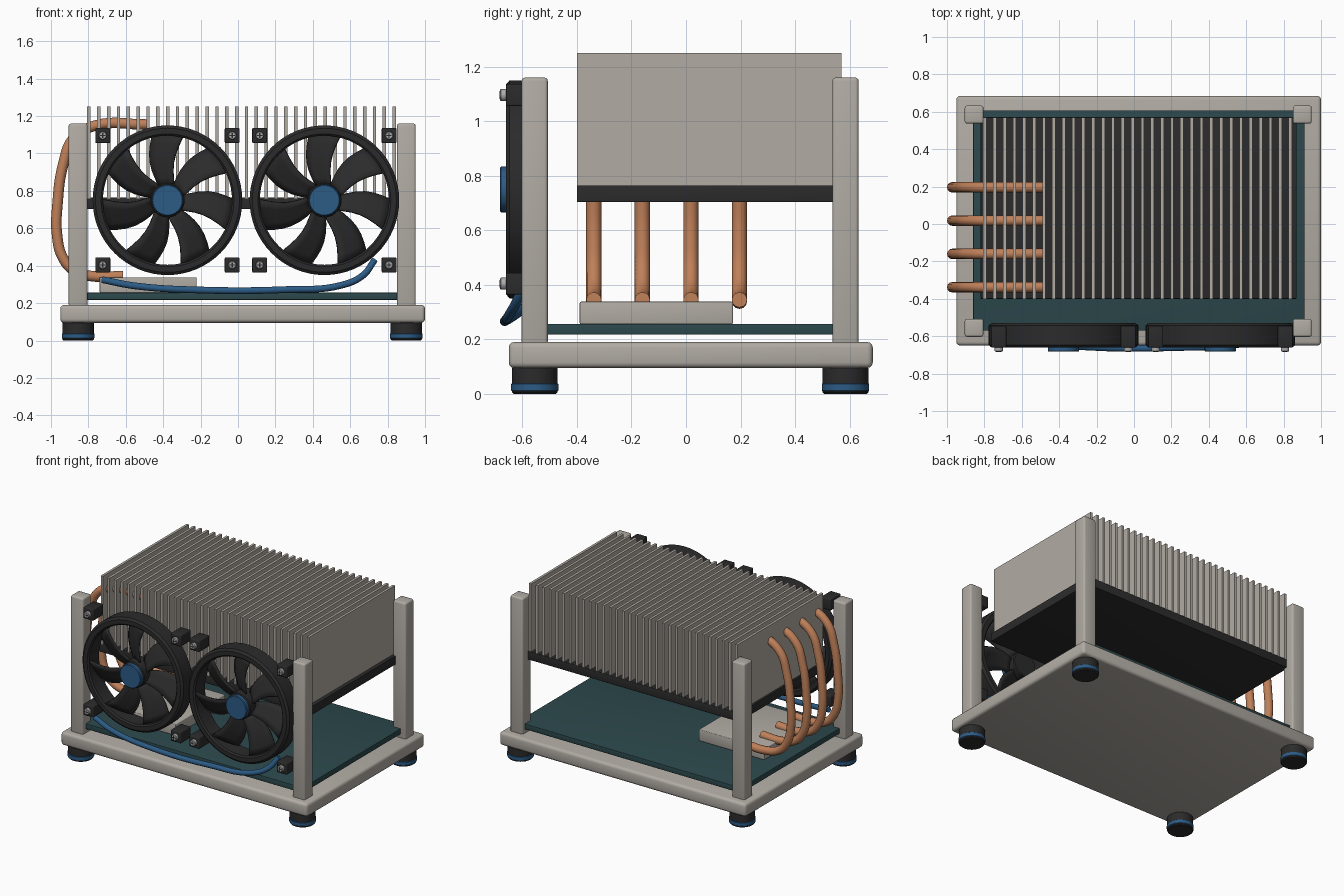
import bpy, bmesh, math
from mathutils import Vector, Matrix

if "Cube" in bpy.data.objects:
    bpy.data.objects.remove(bpy.data.objects["Cube"])


def material(name, r, g, b):
    m = bpy.data.materials.new(name)
    m.use_nodes = True
    m.diffuse_color = (r, g, b, 1)
    m.node_tree.nodes["Principled BSDF"].inputs["Base Color"].default_value = (r, g, b, 1)
    return m


GREY = material("warm grey metal", 0.44, 0.41, 0.37)
DARK = material("black plastic", 0.024, 0.024, 0.025)
TEAL = material("dark teal board", 0.025, 0.065, 0.073)
BLUE = material("blue accent", 0.025, 0.105, 0.235)
COPPER = material("copper", 0.52, 0.215, 0.10)
STEEL = material("screw steel", 0.42, 0.42, 0.42)


def add_object(name, bm, mat, smooth=False):
    bmesh.ops.recalc_face_normals(bm, faces=bm.faces)
    mesh = bpy.data.meshes.new(name)
    bm.to_mesh(mesh)
    bm.free()
    mesh.materials.append(mat)
    ob = bpy.data.objects.new(name, mesh)
    bpy.context.collection.objects.link(ob)
    if smooth:
        bpy.ops.object.select_all(action="DESELECT")
        bpy.context.view_layer.objects.active = ob
        ob.select_set(True)
        bpy.ops.object.shade_smooth_by_angle(angle=math.radians(35))
    return ob


def box(name, lo, hi, mat, bevel=0):
    lo, hi = Vector(lo), Vector(hi)
    bm = bmesh.new()
    bmesh.ops.create_cube(bm, size=1)
    bmesh.ops.scale(bm, vec=hi - lo, verts=bm.verts)
    bmesh.ops.translate(bm, vec=(lo + hi) / 2, verts=bm.verts)
    if bevel:
        bmesh.ops.bevel(bm, geom=bm.edges[:], offset=bevel, segments=3,
                        profile=0.5, affect="EDGES")
    return add_object(name, bm, mat, bevel > 0)


def lathe(name, profile, centre, mat, along_y=False, closed=False, steps=48):
    # Spin (radius, height) points; along_y turns height into the y direction
    bm = bmesh.new()
    verts = [bm.verts.new((r, 0, h)) for r, h in profile]
    pairs = list(zip(verts, verts[1:])) + ([(verts[-1], verts[0])] if closed else [])
    edges = [bm.edges.new(p) for p in pairs]
    bmesh.ops.spin(bm, geom=verts + edges, axis=(0, 0, 1), cent=(0, 0, 0),
                   angle=math.tau, steps=steps)
    bmesh.ops.remove_doubles(bm, verts=bm.verts, dist=1e-4)
    if along_y:
        bmesh.ops.rotate(bm, verts=bm.verts, cent=(0, 0, 0),
                         matrix=Matrix.Rotation(-math.pi / 2, 3, "X"))
    bmesh.ops.translate(bm, vec=centre, verts=bm.verts)
    return add_object(name, bm, mat, True)


def disc_profile(r, h0, h1, b):
    return [(0, h0), (r - b, h0), (r, h0 + b), (r, h1 - b), (r - b, h1), (0, h1)]


def tube(name, points, radius, mat):
    curve = bpy.data.curves.new(name, "CURVE")
    curve.dimensions = "3D"
    curve.bevel_depth = radius
    curve.bevel_resolution = 4
    curve.resolution_u = 8
    curve.use_fill_caps = True
    spline = curve.splines.new("BEZIER")
    spline.bezier_points.add(len(points) - 1)
    for bp, co in zip(spline.bezier_points, points):
        bp.co = co
        bp.handle_left_type = bp.handle_right_type = "AUTO"
    curve.materials.append(mat)
    ob = bpy.data.objects.new(name, curve)
    bpy.context.collection.objects.link(ob)
    return ob


# Base tray, corner posts and feet
box("base_tray", (-0.95, -0.65, 0.095), (1.0, 0.685, 0.19), GREY, 0.02)
for sx, x in (("right", -0.855), ("left", 0.9)):
    for sy, y in (("front", -0.555), ("back", 0.585)):
        tag = f"{sy}_{sx}"
        box("post_" + tag, (x - 0.05, y - 0.048, 0.18), (x + 0.05, y + 0.048, 1.16), GREY, 0.012)
        lathe("foot_" + tag, disc_profile(0.084, 0, 0.1, 0.006), (x, y, 0), DARK)
        lathe("foot_band_" + tag, disc_profile(0.087, 0.011, 0.038, 0.002), (x, y, 0), BLUE)

# Circuit board and contact block
box("circuit_board", (-0.86, -0.57, 0.217), (0.912, 0.607, 0.256), TEAL, 0.004)
box("contact_block", (-0.74, -0.39, 0.256), (-0.222, 0.172, 0.338), GREY, 0.005)

# Heat sink plate and fins
box("fin_plate", (-0.82, -0.4, 0.703), (0.87, 0.572, 0.765), DARK, 0.004)
FIN_COUNT = 32
for i in range(FIN_COUNT):
    x = -0.797 + i * 1.632 / (FIN_COUNT - 1)
    box(f"fin_{i + 1}", (x - 0.009, -0.4, 0.76), (x + 0.009, 0.57, 1.25), GREY)

# Heat pipes
PIPE_PATH = [(-0.49, 1.155), (-0.76, 1.15), (-0.88, 1.08), (-0.935, 0.94), (-0.965, 0.73),
             (-0.968, 0.57), (-0.935, 0.44), (-0.87, 0.37), (-0.76, 0.342), (-0.615, 0.345)]
for i in range(4):
    y = -0.338 + i * 0.178
    tube(f"heat_pipe_{i + 1}", [(x, y, z) for x, z in PIPE_PATH], 0.028, COPPER)


def blades(name, centre, count=7):
    # Pitched blades that widen toward the rim
    bm = bmesh.new()
    rows, cols = 7, 5
    for k in range(count):
        turn = Matrix.Rotation(-math.pi / 2 + k * math.tau / count, 3, "Y")
        grid = []
        for i in range(rows):
            f = i / (rows - 1)
            radius = 0.075 + 0.275 * f
            half = 0.036 + 0.047 * f ** 0.8
            bend = 0.03 * math.sin(f * math.pi)
            row = []
            for j in range(cols):
                t = (j / (cols - 1) * 2 - 1) * half
                u = math.sqrt(max(radius ** 2 - t ** 2, 0.001))
                row.append(bm.verts.new(turn @ Vector((u, t * 0.55, t + bend)) + Vector(centre)))
            grid.append(row)
        for a, b in zip(grid, grid[1:]):
            for j in range(cols - 1):
                bm.faces.new((a[j], a[j + 1], b[j + 1], b[j]))
    ob = add_object(name, bm, DARK, True)
    mod = ob.modifiers.new("thickness", "SOLIDIFY")
    mod.thickness = 0.012
    mod.offset = 0


# Two fans with corner mounts and screws
RING = [(0.345, -0.055), (0.355, -0.065), (0.385, -0.065), (0.4, -0.052),
        (0.4, 0.052), (0.385, 0.065), (0.355, 0.065), (0.345, 0.055)]
FAN_Y, FAN_Z = -0.595, 0.75
for side, fx in (("right", -0.377), ("left", 0.462)):
    c = (fx, FAN_Y, FAN_Z)
    lathe(f"fan_ring_{side}", RING, c, DARK, True, True, 64)
    lathe(f"fan_hub_{side}", disc_profile(0.092, -0.06, 0.05, 0.006), c, DARK, True)
    lathe(f"fan_cap_{side}", disc_profile(0.084, -0.088, -0.05, 0.005), c, BLUE, True)
    blades(f"fan_blades_{side}", c)
    for i in (-1, 1):
        for j in (-1, 1):
            x, z = fx + i * 0.346, FAN_Z + j * 0.346
            tag = f"{side}_{'upper' if j > 0 else 'lower'}_{'left' if i > 0 else 'right'}"
            box("mount_" + tag, (x - 0.04, -0.66, z - 0.04), (x + 0.04, -0.545, z + 0.04),
                DARK, 0.006)
            lathe("screw_" + tag, disc_profile(0.022, -0.683, -0.65, 0.004), (x, 0, z),
                  STEEL, True, steps=16)
            for a, b in ((0.014, 0.003), (0.003, 0.014)):
                box("screw_slot_" + tag, (x - a, -0.684, z - b), (x + a, -0.68, z + b), DARK)

# Power cable sagging below the fans
tube("power_cable", [(-0.725, -0.58, 0.325), (-0.55, -0.625, 0.292), (-0.2, -0.66, 0.27),
                     (0.25, -0.66, 0.272), (0.55, -0.645, 0.295), (0.67, -0.615, 0.35),
                     (0.73, -0.58, 0.43)], 0.018, BLUE)
